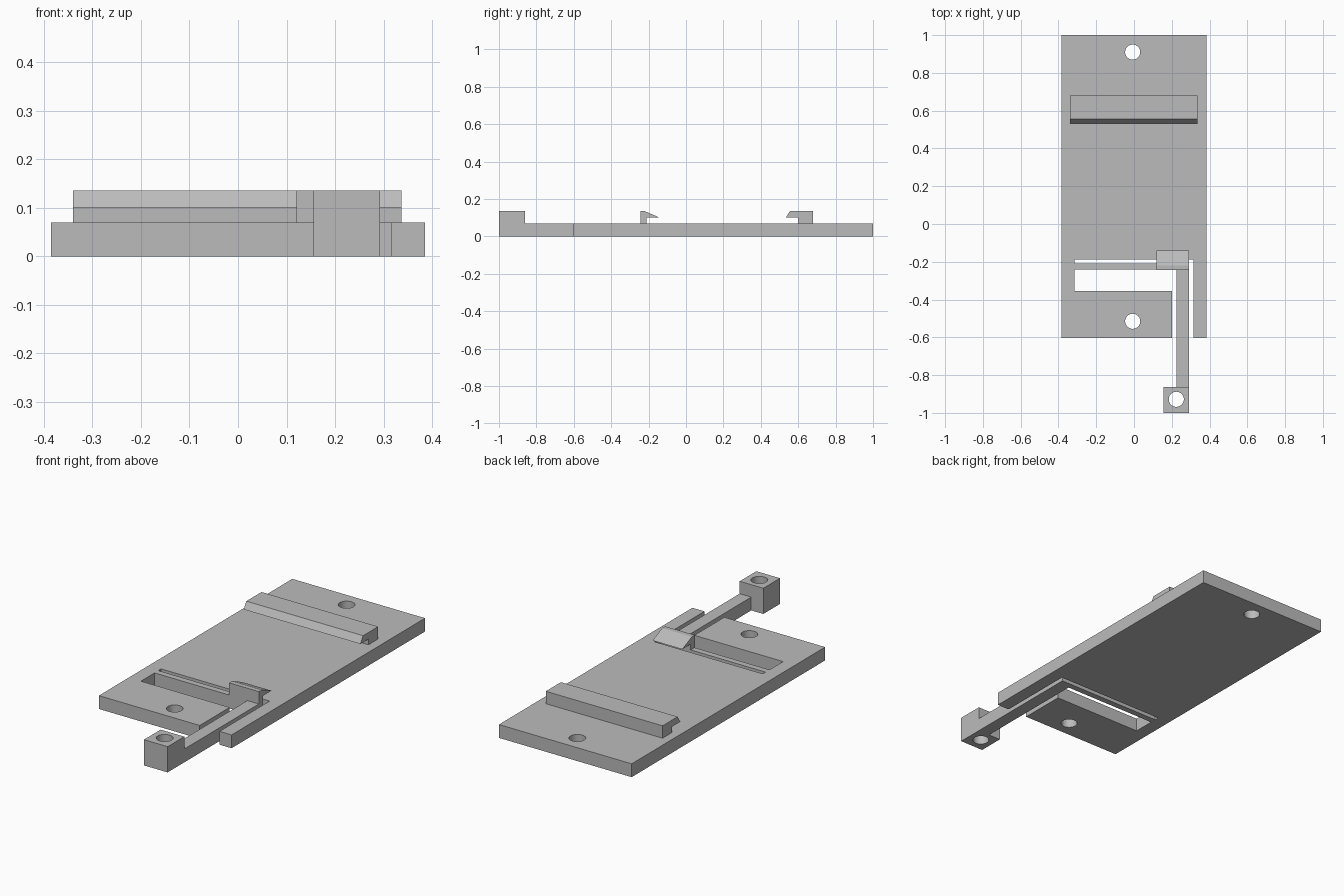
import bpy
import bmesh
from mathutils import Vector

default_cube = bpy.data.objects.get("Cube")
if default_cube:
    bpy.data.objects.remove(default_cube, do_unlink=True)

THICK = 0.07      # plate thickness
TOP = 0.135       # height of raised parts
LIP = 0.1         # underside of the hooks
HOLE_R = 0.04

grey = bpy.data.materials.new("plain grey")
grey.use_nodes = True
colour = (0.5, 0.5, 0.5, 1)
grey.diffuse_color = colour
grey.node_tree.nodes["Principled BSDF"].inputs["Base Color"].default_value = colour


def extrude(name, points, offset):
    """Closed prism from a planar outline pushed along an offset."""
    bm = bmesh.new()
    face = bm.faces.new([bm.verts.new(p) for p in points])
    moved = bmesh.ops.extrude_face_region(bm, geom=[face])["geom"]
    verts = [v for v in moved if isinstance(v, bmesh.types.BMVert)]
    bmesh.ops.translate(bm, verts=verts, vec=Vector(offset))
    bmesh.ops.recalc_face_normals(bm, faces=bm.faces)
    mesh = bpy.data.meshes.new(name)
    bm.to_mesh(mesh)
    bm.free()
    mesh.materials.append(grey)
    obj = bpy.data.objects.new(name, mesh)
    bpy.context.collection.objects.link(obj)
    return obj


def from_plan(name, outline, height):
    return extrude(name, [(x, y, 0) for x, y in outline], (0, 0, height))


def from_side(name, profile, x0, x1):
    return extrude(name, [(x0, y, z) for y, z in profile], (x1 - x0, 0, 0))


def drill(obj, x, y):
    """Vertical through hole."""
    bpy.ops.mesh.primitive_cylinder_add(vertices=40, radius=HOLE_R, depth=1, location=(x, y, 0))
    cutter = bpy.context.object
    cutter.hide_render = True
    cutter.data.materials.append(grey)
    mod = obj.modifiers.new("hole", "BOOLEAN")
    mod.operation = "DIFFERENCE"
    mod.solver = "EXACT"
    mod.object = cutter
    bpy.ops.object.select_all(action="DESELECT")
    bpy.context.view_layer.objects.active = obj
    obj.select_set(True)
    bpy.ops.object.modifier_apply(modifier=mod.name)
    bpy.data.objects.remove(cutter, do_unlink=True)
    bpy.ops.object.shade_smooth_by_angle()


# Base plate with its slots, thin spring strip and release arm in one outline
W = 0.385
FRONT = -0.603
SLOT = -0.315
ARM_L, ARM_R = 0.225, 0.292
ARM_END = -0.862
base = from_plan("base_plate", [
    (-W, FRONT), (0.2, FRONT), (0.2, -0.355), (SLOT, -0.355),
    (SLOT, -0.242), (ARM_L, -0.242), (ARM_L, ARM_END), (ARM_R, ARM_END),
    (ARM_R, -0.21), (SLOT, -0.21), (SLOT, -0.187), (-SLOT, -0.187),
    (-SLOT, FRONT), (W, FRONT), (W, 1), (-W, 1)], THICK)
for y in (0.91, -0.515):
    drill(base, -0.007, y)

# Finger block on the end of the arm
block = from_plan("finger_block", [
    (0.155, -1), (ARM_R, -1), (ARM_R, ARM_END), (0.155, ARM_END)], TOP)
drill(block, 0.224, -0.928)

# Fixed hooked rail near the back
from_side("back_rail", [
    (0.68, THICK), (0.68, TOP), (0.555, TOP),
    (0.533, LIP), (0.6, LIP), (0.6, THICK)], -0.34, 0.337)

# Sprung latch hook on the arm
from_side("latch_hook", [
    (-0.244, THICK), (-0.244, TOP), (-0.22, TOP),
    (-0.14, LIP), (-0.21, LIP), (-0.21, THICK)], 0.12, ARM_R)
